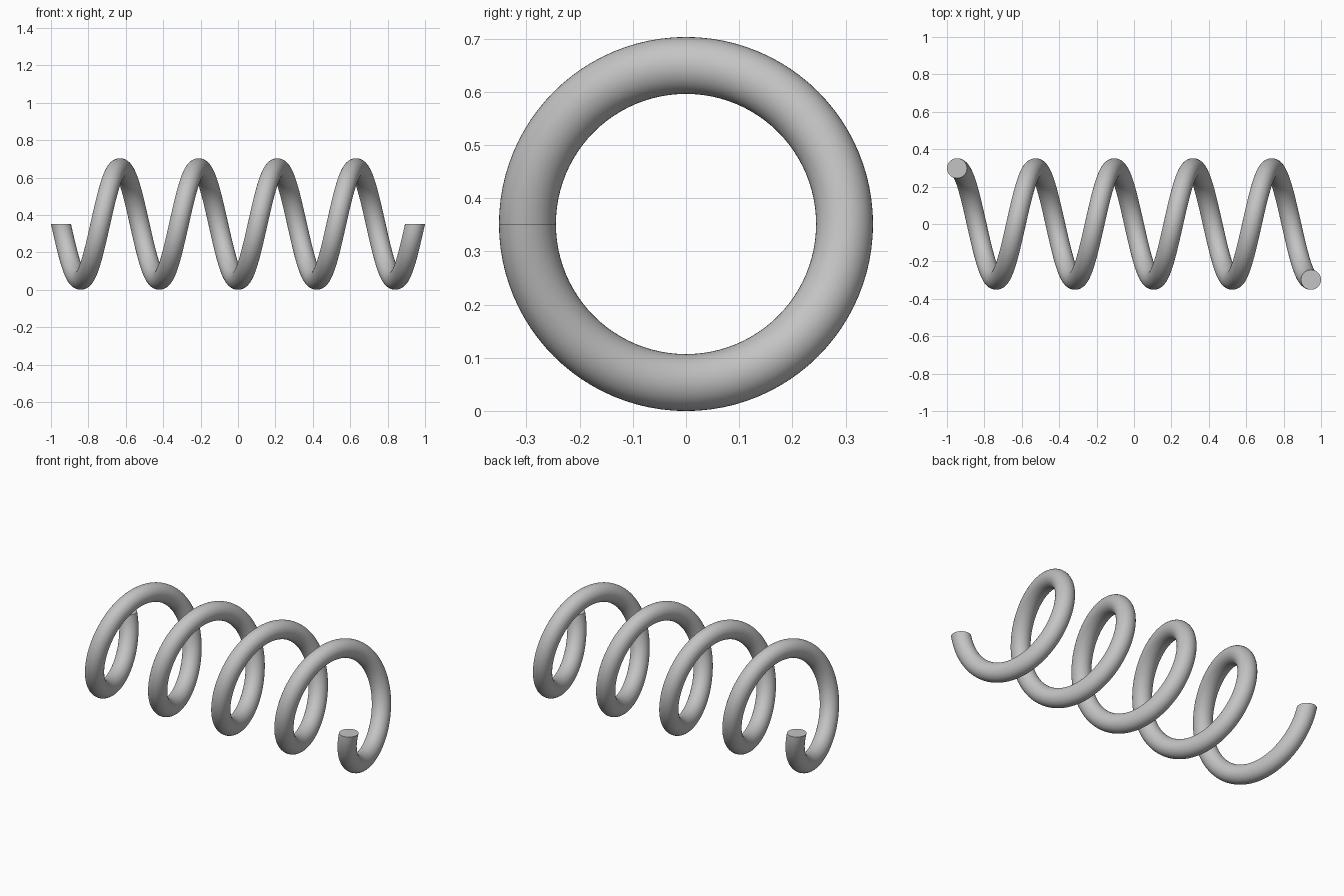
import bpy
import bmesh
from math import cos, sin, tau, radians

cube = bpy.data.objects.get("Cube")
if cube:
    bpy.data.objects.remove(cube, do_unlink=True)

COIL_RADIUS = 0.298
WIRE_RADIUS = 0.0535
TURNS = 4.5
STEPS_PER_TURN = 96
SIDES = 40
HALF_SPAN = 1 - WIRE_RADIUS
CENTRE_Z = COIL_RADIUS + WIRE_RADIUS

# Plain grey material
grey = bpy.data.materials.new("Grey metal")
grey.use_nodes = True
colour = (0.55, 0.55, 0.55, 1)
grey.diffuse_color = colour
grey.node_tree.nodes["Principled BSDF"].inputs["Base Color"].default_value = colour

bm = bmesh.new()


def ring(t):
    """Circular wire section lying in the plane through the coil axis."""
    turn = tau * TURNS * t
    x = HALF_SPAN * (2 * t - 1)
    verts = []
    for i in range(SIDES):
        a = tau * i / SIDES
        r = COIL_RADIUS + WIRE_RADIUS * cos(a)
        verts.append(bm.verts.new((x + WIRE_RADIUS * sin(a),
                                   r * cos(turn), CENTRE_Z - r * sin(turn))))
    return verts


# Wire swept along the coil
steps = int(TURNS * STEPS_PER_TURN)
rings = [ring(k / steps) for k in range(steps + 1)]
for a, b in zip(rings, rings[1:]):
    for i in range(SIDES):
        j = (i + 1) % SIDES
        bm.faces.new((a[i], a[j], b[j], b[i]))

# Flat cut ends
bm.faces.new(rings[0])
bm.faces.new(rings[-1])
bmesh.ops.recalc_face_normals(bm, faces=bm.faces)

mesh = bpy.data.meshes.new("coil_spring")
bm.to_mesh(mesh)
bm.free()
mesh.materials.append(grey)
spring = bpy.data.objects.new("coil_spring", mesh)
bpy.context.collection.objects.link(spring)

# Smooth wire, sharp rims
bpy.ops.object.select_all(action="DESELECT")
spring.select_set(True)
bpy.context.view_layer.objects.active = spring
bpy.ops.object.shade_smooth_by_angle(angle=radians(40))
